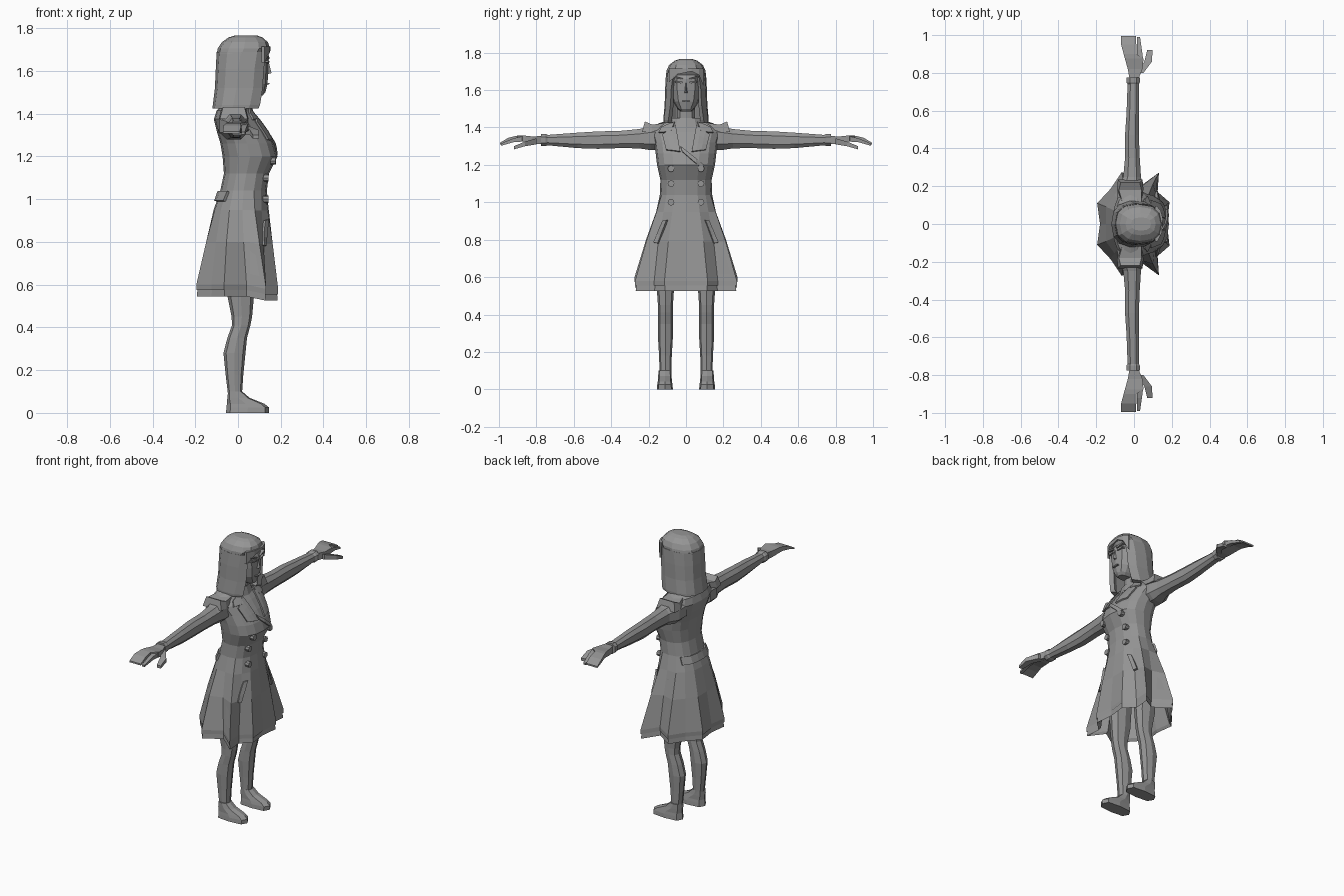
import bpy, bmesh, math
from mathutils import Vector
from mathutils.bvhtree import BVHTree

grey = bpy.data.materials.new("plain grey")
grey.diffuse_color = (0.3, 0.3, 0.3, 1)


def finish(name, bm):
    bmesh.ops.recalc_face_normals(bm, faces=bm.faces[:])
    me = bpy.data.meshes.new(name)
    bm.to_mesh(me)
    bm.free()
    me.materials.append(grey)
    ob = bpy.data.objects.new(name, me)
    bpy.context.collection.objects.link(ob)
    return ob


def loft(name, rings, mirror=False, caps=True):
    """Skin closed rings of equal length; mirror adds the other side in y."""
    bm = bmesh.new()
    for s in ((1, -1) if mirror else (1,)):
        vs = [[bm.verts.new((p[0], p[1] * s, p[2])) for p in r] for r in rings]
        n = len(vs[0])
        for a, b in zip(vs, vs[1:]):
            for i in range(n):
                j = (i + 1) % n
                bm.faces.new((a[i], a[j], b[j], b[i]))
        if caps:
            bm.faces.new(vs[0])
            bm.faces.new(vs[-1])
    return finish(name, bm)


def power(v, e):
    return math.copysign(abs(v) ** e, v)


def oval(z, xb, xf, hy, n=16, e=0.85, cy=0):
    cx, hx = (xb + xf) / 2, (xf - xb) / 2
    return [(cx + hx * power(math.cos(2 * math.pi * i / n), e),
             cy + hy * power(math.sin(2 * math.pi * i / n), e), z) for i in range(n)]


def across(y, xb, xf, zb, zt, n=8):
    """Ring around an arm lying along y."""
    return [(x, y, z) for x, z, _ in
            [((xb + xf) / 2 + (xf - xb) / 2 * power(math.cos(a), .8),
              (zb + zt) / 2 + (zt - zb) / 2 * power(math.sin(a), .8), 0)
             for a in [2 * math.pi * (i + .5) / n for i in range(n)]]]


# Coat: bodice and pleated skirt
hem = [(.175, 0), (.188, .115), (.125, .17), (.132, .272), (.04, .205),
       (-.065, .275), (-.125, .185), (-.195, .11), (-.18, 0)]
hem += [(x, -y) for x, y in hem[-2:0:-1]]


def skirt(z, t, xb, xf, hy, grow=1.0):
    base = oval(z, xb, xf, hy)
    return [(b[0] * (1 - t) + h[0] * t * grow, b[1] * (1 - t) + h[1] * t * grow,
             z - (.02 * t if h[0] > .1 else 0)) for b, h in zip(base, hem)]


coat_rings = [skirt(.85, .3, -.11, .145, .165, .9), skirt(.585, 1, 0, 0, 0, .97),
              skirt(.575, 1, 0, 0, 0, 1), skirt(.60, 1, 0, 0, 0, 1.0),
              skirt(.80, .45, -.12, .15, .175), skirt(.95, .12, -.105, .14, .153),
              oval(1.04, -.083, .135, .140), oval(1.12, -.066, .145, .137),
              oval(1.20, -.072, .185, .155), oval(1.26, -.082, .168, .162),
              oval(1.32, -.10, .135, .170), oval(1.375, -.113, .095, .187),
              oval(1.415, -.10, .06, .165), oval(1.445, -.065, .05, .08)]
coat = loft("coat", coat_rings)
tree = BVHTree.FromPolygons([v.co for v in coat.data.vertices],
                            [p.vertices[:] for p in coat.data.polygons])

# Underskirt showing below the coat
loft("underskirt", [skirt(.75, .5, -.1, .13, .16, .9), skirt(.56, 1, 0, 0, 0, .93),
                    skirt(.545, 1, 0, 0, 0, .99), skirt(.59, 1, 0, 0, 0, .965),
                    skirt(.75, .5, -.11, .14, .17, .94)], caps=False)


def plate(name, outlines, thick=.012, side=1, cuts=2):
    """Quads given in (y, z), laid on the coat's front or back."""
    bm = bmesh.new()
    for pts in outlines:
        bm.faces.new([bm.verts.new((0, y, z)) for y, z in pts])
    bmesh.ops.subdivide_edges(bm, edges=bm.edges[:], cuts=cuts, use_grid_fill=True)
    for v in bm.verts:
        hit = tree.ray_cast(Vector((side, v.co.y, v.co.z)), Vector((-side, 0, 0)))[0]
        v.co.x = hit.x + side * .004 if hit else 0
    bmesh.ops.recalc_face_normals(bm, faces=bm.faces[:])
    ob = finish(name, bm)
    mod = ob.modifiers.new("thickness", 'SOLIDIFY')
    mod.thickness, mod.offset = thick, 0
    return ob


def both(pts):
    return [pts, [(-y, z) for y, z in pts]]


plate("lapels", both([(.055, 1.41), (.125, 1.36), (.105, 1.28), (.03, 1.27)]))
plate("collar_points", both([(.06, 1.43), (.13, 1.40), (.145, 1.372), (.08, 1.375)]))
plate("front_overlap", [[(-.03, 1.30), (-.02, 1.27), (.085, 1.18), (.095, 1.20)]])
plate("pocket_flaps", both([(.10, .905), (.122, .90), (.172, .785), (.148, .78)]), .016)
plate("back_belt", [[(-.12, 1.035), (.12, 1.035), (.125, .99), (-.125, .99)]], .02, -1, 4)

# Double row of buttons
for z in (1.0, 1.10, 1.18):
    for y in (-.08, .08):
        x = tree.ray_cast(Vector((1, y, z)), Vector((-1, 0, 0)))[0].x
        bpy.ops.mesh.primitive_cylinder_add(vertices=8, radius=.018, depth=.025,
                                            location=(x + .004, y, z),
                                            rotation=(0, math.pi / 2, 0))
        bpy.context.object.name = "coat_button"
        bpy.context.object.data.materials.append(grey)

# Stand collar and neck
loft("collar", [oval(1.40, -.085, .075, .10, 12), oval(1.45, -.07, .06, .082, 12),
                oval(1.445, -.055, .05, .068, 12)])
loft("neck", [oval(1.36, -.045, .06, .065, 10), oval(1.43, -.035, .055, .052, 10),
              oval(1.54, -.04, .06, .05, 10)])

# Sleeves and flared shoulder straps
loft("sleeves", [across(.12, -.095, .055, 1.28, 1.415), across(.19, -.09, .05, 1.275, 1.41),
                 across(.25, -.06, .04, 1.285, 1.395), across(.35, -.05, .033, 1.287, 1.385),
                 across(.47, -.05, .028, 1.283, 1.382), across(.58, -.042, .028, 1.287, 1.375),
                 across(.74, -.036, .028, 1.303, 1.362), across(.75, -.042, .034, 1.298, 1.368),
                 across(.775, -.042, .034, 1.298, 1.368)], True)
loft("shoulder_straps", [
    [(-.06, .11, 1.40), (.04, .11, 1.40), (.04, .11, 1.425), (-.06, .11, 1.425)],
    [(-.09, .185, 1.375), (.05, .185, 1.375), (.04, .18, 1.415), (-.08, .18, 1.415)],
    [(-.085, .235, 1.375), (.045, .235, 1.375), (.03, .22, 1.432), (-.07, .22, 1.432)]], True)


def slab(y, x0, x1, z0, z1):
    return [(x0, y, z0), (x1, y, z0), (x1, y, z1), (x0, y, z1)]


# Hands: palm with joined fingers, index finger, thumb
loft("hands", [slab(.76, -.022, .02, 1.31, 1.355), slab(.82, -.033, .045, 1.312, 1.352),
               slab(.875, -.048, .05, 1.325, 1.358), slab(.90, -.055, .012, 1.33, 1.357),
               slab(.95, -.068, .012, 1.325, 1.345), slab(.995, -.07, .01, 1.308, 1.318)], True)
loft("index_fingers", [slab(.86, .016, .05, 1.325, 1.356), slab(.92, .016, .042, 1.322, 1.343),
                       slab(.99, .016, .032, 1.302, 1.314)], True)
loft("thumbs", [slab(.80, .012, .05, 1.31, 1.342), slab(.86, .055, .095, 1.30, 1.325),
                slab(.92, .07, .098, 1.283, 1.30)], True)

# Legs and shoes
loft("legs", [oval(z, b, f, h, 8, .8, .11) for z, b, f, h in (
    (.90, -.07, .085, .06), (.55, -.05, .075, .047), (.45, -.03, .066, .04),
    (.41, -.028, .058, .04), (.35, -.05, .042, .04), (.28, -.068, .035, .04),
    (.18, -.058, .025, .034), (.08, -.046, .018, .031))], True)
loft("shoes", [oval(z, b, f, h, 8, .6, .113) for z, b, f, h in (
    (0, -.056, .145, .043), (.025, -.054, .146, .041), (.042, -.052, .125, .038),
    (.07, -.05, .055, .036), (.10, -.046, .02, .034))], True)

# Head
loft("head", [oval(z, b, f, h, 12, .8) for z, b, f, h in (
    (1.485, .01, .115, .028), (1.50, -.02, .128, .045), (1.54, -.05, .138, .07),
    (1.60, -.07, .142, .082), (1.66, -.07, .142, .085), (1.72, -.05, .12, .075))])
loft("nose", [[(.13, -.012, 1.583), (.13, .012, 1.583), (.157, 0, 1.59)],
              [(.13, -.006, 1.645), (.13, .006, 1.645), (.143, 0, 1.645)]])


def strip(name, y0, z0, y1, z1, h):
    loft(name, [[(.12, y, z - h), (.145 - .15 * max(0, y - .03), y, z - h),
                 (.148 - .15 * max(0, y - .03), y, z + h), (.12, y, z + h)]
                for y, z in ((y0, z0), (y1, z1))], True)


strip("eyebrows", .015, 1.658, .068, 1.672, .004)
strip("eyes", .02, 1.64, .06, 1.645, .005)
strip("mouth", 0, 1.54, .022, 1.541, .003)

# Hair: crown, then a bob open at the face
loft("hair_crown", [oval(z, b, f, h, 12, .8) for z, b, f, h in (
    (1.68, -.10, .135, .107), (1.705, -.095, .15, .104), (1.735, -.075, .14, .09),
    (1.757, -.045, .115, .06), (1.766, -.015, .09, .035))])


def bob(z, xb, xf, hy, inner, front):
    pts = []
    for k, order in ((1, 1), (inner, -1)):
        arc = []
        for i in range(11):
            a = math.radians(front + (360 - 2 * front) * i / 10)
            cx, hx = (xb + xf) / 2, (xf - xb) / 2
            arc.append((cx + hx * k * power(math.cos(a), .8),
                        hy * k * power(math.sin(a), .8), z))
        pts += arc[::order]
    return pts


loft("hair_bob", [bob(1.425, -.12, .13, .122, .75, 48), bob(1.44, -.118, .135, .123, .8, 46),
                  bob(1.52, -.108, .142, .115, .8, 42), bob(1.61, -.104, .145, .112, .82, 40),
                  bob(1.69, -.10, .148, .107, .82, 34)])
# Swept fringe
loft("fringe", [[(.11, y, z), (x, y, z), (x, y, 1.715), (.11, y, 1.715)] for y, z, x in
                ((-.092, 1.64, .125), (-.045, 1.685, .148), (.03, 1.70, .153),
                 (.07, 1.68, .142), (.094, 1.62, .122))])
